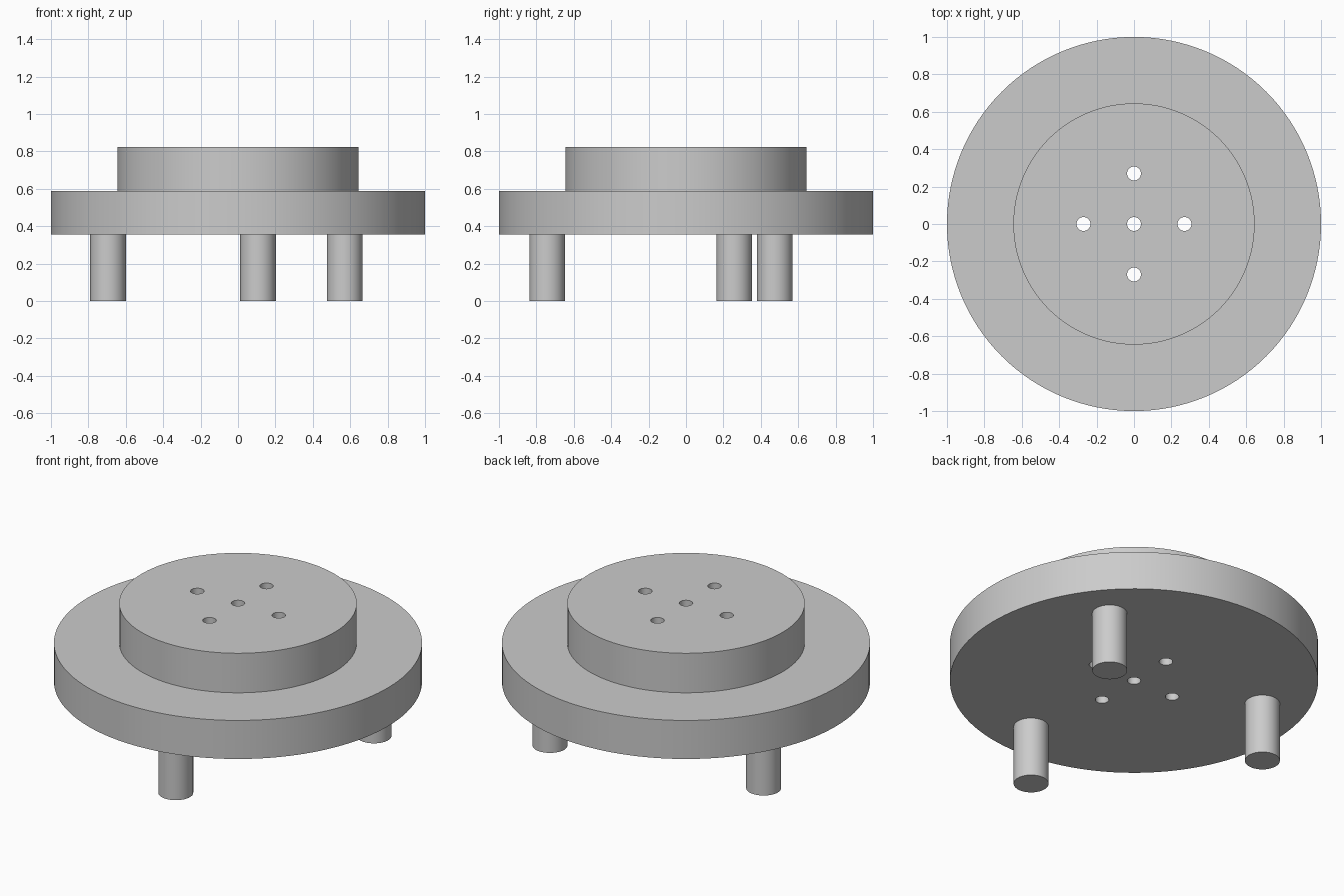
import bpy, bmesh, math

if "Cube" in bpy.data.objects:
    bpy.data.objects.remove(bpy.data.objects["Cube"])

grey = bpy.data.materials.new("plain_grey")
grey.diffuse_color = (0.6, 0.6, 0.6, 1)
grey.use_nodes = True
grey.node_tree.nodes["Principled BSDF"].inputs["Base Color"].default_value = grey.diffuse_color


def activate(obj):
    bpy.ops.object.select_all(action='DESELECT')
    obj.select_set(True)
    bpy.context.view_layer.objects.active = obj


def cylinder(name, x, y, z0, z1, radius, sides):
    bpy.ops.mesh.primitive_cylinder_add(vertices=sides, radius=radius, depth=z1 - z0,
                                        location=(x, y, (z0 + z1) / 2))
    obj = bpy.context.object
    obj.name = name
    obj.data.materials.append(grey)
    return obj


def smooth(obj):
    activate(obj)
    bpy.ops.object.shade_smooth_by_angle(angle=math.radians(30))


BOTTOM, STEP, TOP = 0.357, 0.588, 0.825

# Stepped round body: wide disc with a smaller disc on top
SIDES = 128
bm = bmesh.new()
rings = []
for r, z in [(1, BOTTOM), (1, STEP), (0.645, STEP), (0.645, TOP)]:
    rings.append([bm.verts.new((r * math.cos(2 * math.pi * i / SIDES),
                                r * math.sin(2 * math.pi * i / SIDES), z)) for i in range(SIDES)])
for low, high in zip(rings, rings[1:]):
    for i in range(SIDES):
        j = (i + 1) % SIDES
        bm.faces.new((low[i], low[j], high[j], high[i]))
bm.faces.new(rings[0][::-1])
bm.faces.new(rings[-1])
mesh = bpy.data.meshes.new("stepped_body")
bm.to_mesh(mesh)
bm.free()
body = bpy.data.objects.new("stepped_body", mesh)
bpy.context.collection.objects.link(body)
mesh.materials.append(grey)

# Five drilled holes in a cross pattern, right through the body
for x, y in [(0, 0), (0.27, 0), (-0.27, 0), (0, 0.27), (0, -0.27)]:
    drill = cylinder("hole_cutter", x, y, BOTTOM - 0.1, TOP + 0.1, 0.037, 32)
    activate(body)
    cut = body.modifiers.new("hole", 'BOOLEAN')
    cut.operation = 'DIFFERENCE'
    cut.solver = 'EXACT'
    cut.object = drill
    bpy.ops.object.modifier_apply(modifier=cut.name)
    bpy.data.objects.remove(drill)
smooth(body)

# Three round legs, evenly spaced
for i, (x, y) in enumerate([(0.107, -0.742), (0.57, 0.474), (-0.695, 0.257)]):
    smooth(cylinder(f"leg_{i + 1}", x, y, 0, BOTTOM, 0.095, 48))
